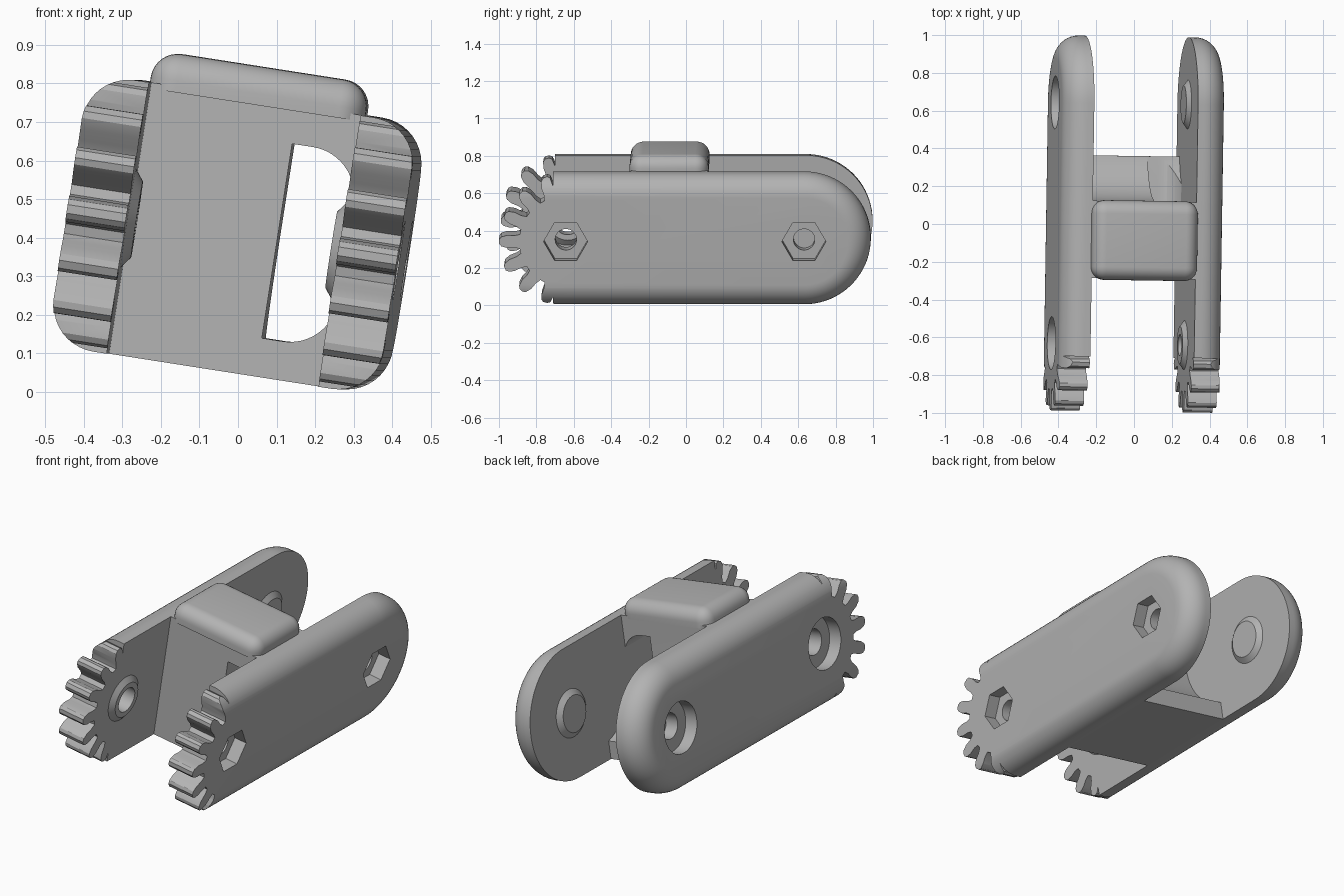
import bpy, bmesh
from math import sin, cos, pi, radians
from mathutils import Matrix, Vector

cube = bpy.data.objects.get("Cube")
if cube:
    bpy.data.objects.remove(cube)

grey = bpy.data.materials.new("plain grey")
grey.use_nodes = True
GREY = (0.45, 0.45, 0.45, 1)
grey.diffuse_color = GREY
grey.node_tree.nodes["Principled BSDF"].inputs["Base Color"].default_value = GREY

H = 0.356        # half height of a side bar, also its end radius
HINGE = 0.637    # distance of each hinge from the middle
INNER, OUTER = 0.278, 0.433
ROUND = 0.12     # rounding of the outer rim


def loft(name, rings):
    """Closed solid skinned through rings of 3D points."""
    bm = bmesh.new()
    loops = [[bm.verts.new(p) for p in ring] for ring in rings]
    n = len(loops[0])
    for a, b in zip(loops, loops[1:]):
        for i in range(n):
            j = (i + 1) % n
            bm.faces.new((a[i], a[j], b[j], b[i]))
    bm.faces.new(loops[0])
    bm.faces.new(loops[-1])
    bmesh.ops.recalc_face_normals(bm, faces=bm.faces)
    mesh = bpy.data.meshes.new(name)
    bm.to_mesh(mesh)
    bm.free()
    mesh.materials.append(grey)
    obj = bpy.data.objects.new(name, mesh)
    bpy.context.collection.objects.link(obj)
    return obj


def along_x(name, sections):
    return loft(name, [[(x, y, z) for y, z in pts] for x, pts in sections])


def circle(y, r, n=48):
    return [(y + r * cos(2 * pi * i / n), r * sin(2 * pi * i / n)) for i in range(n)]


def arc(cy, cz, r, start, end, n):
    angles = [radians(start + (end - start) * i / n) for i in range(n + 1)]
    return [(cy + r * cos(a), cz + r * sin(a)) for a in angles]


def boolean(obj, tool, operation):
    mod = obj.modifiers.new(operation, 'BOOLEAN')
    mod.operation = operation
    mod.solver = 'EXACT'
    mod.object = tool
    bpy.context.view_layer.objects.active = obj
    bpy.ops.object.modifier_apply(modifier=mod.name)
    bpy.data.objects.remove(tool)


def bar_outline(inset):
    r = H - inset
    return [(-1.1, -r)] + arc(HINGE, 0, r, -90, 90, 40) + [(-1.1, r)]


def toothed_outline():
    """Plain body with gear teeth around the front hinge."""
    pts = [(1.2, -0.5), (1.2, 0.5), (-0.705, 0.5), (-0.705, 0.3)]
    flank = [(9, 0.248), (6.8, 0.275), (6.2, 0.315), (4.2, 0.345), (1.8, H)]
    tooth = flank + [(-a, r) for a, r in reversed(flank)]
    for k in range(3, -4, -1):
        part = tooth[3:] if k == 3 else tooth[:-3] if k == -3 else tooth
        for offset, r in part:
            a = radians(24 * k + offset)
            pts.append((-HINGE - r * cos(a), r * sin(a)))
    return pts + [(-0.705, -0.3), (-0.705, -0.5)]


def side_bar(name, s):
    # plate with a rounded outer rim
    sections = [(s * INNER, bar_outline(0))]
    for i in range(11):
        a = pi / 2 * i / 10
        sections.append((s * (OUTER - ROUND + ROUND * sin(a)),
                         bar_outline(ROUND * (1 - cos(a)))))
    bar = along_x(name, sections)
    # gear teeth at the front
    teeth = toothed_outline()
    boolean(bar, along_x("teeth_cutter", [(s * 0.2, teeth), (s * 0.5, teeth)]), 'INTERSECT')
    for y in (-HINGE, HINGE):
        # raised boss on the inner face
        boss = along_x("boss", [(s * x, circle(y, r)) for x, r in
                                ((0.3, 0.13), (INNER, 0.13), (0.255, 0.1))])
        boolean(bar, boss, 'UNION')
        # hexagonal nut pocket on one side, round screw pocket on the other
        pocket = circle(y, 0.118, 6) if s > 0 else circle(y, 0.14)
        boolean(bar, along_x("pocket", [(s * 0.36, pocket), (s * 0.5, pocket)]), 'DIFFERENCE')
        # pin hole, open at the front and blind at the back
        hole = circle(y, 0.057 if s > 0 else 0.07)
        depth = 0.2 if y < 0 else 0.285
        boolean(bar, along_x("hole", [(s * depth, hole), (s * 0.45, hole)]), 'DIFFERENCE')
    return bar


def cross_wall():
    # block with a curved scoop at the back
    scoop = arc(0.435, 0.05, 0.315, 256.2, 180, 20)
    profile = [(-0.29, H), (-0.29, -H), (0.36, -H)] + scoop + [(0.12, H)]
    wall = along_x("cross_wall", [(-0.281, profile), (0.281, profile)])
    # window beside the nut-side bar
    r = 0.125
    edge = ([(0.107, -0.255)] + arc(0.287 - r, -0.255 + r, r, -90, 0, 12)
            + arc(0.287 - r, 0.255 - r, r, 0, 90, 12) + [(0.107, 0.255)])
    window = loft("window_cutter", [[(x, y, z) for x, z in edge] for y in (-0.5, 0.6)])
    boolean(wall, window, 'DIFFERENCE')
    return wall


def top_pad():
    low, high = Vector((-0.283, -0.298, 0.34)), Vector((0.283, 0.124, 0.44))
    bm = bmesh.new()
    bmesh.ops.create_cube(bm, size=1)
    for v in bm.verts:
        v.co = [low[i] if v.co[i] < 0 else high[i] for i in range(3)]
    edges = [e for e in bm.edges if max(v.co.z for v in e.verts) > 0.4]
    bmesh.ops.bevel(bm, geom=edges, offset=0.07, segments=8, profile=0.5, affect='EDGES')
    mesh = bpy.data.meshes.new("top_pad")
    bm.to_mesh(mesh)
    bm.free()
    mesh.materials.append(grey)
    pad = bpy.data.objects.new("top_pad", mesh)
    bpy.context.collection.objects.link(pad)
    return pad


parts = [side_bar("left_bar", 1), side_bar("right_bar", -1), cross_wall(), top_pad()]

# lean the whole link as it rests on one lower edge
pose = (Matrix.Translation((0, 0, 0.408)) @ Matrix.Rotation(radians(-0.9), 4, 'Z')
        @ Matrix.Rotation(radians(8.87), 4, 'Y'))
bpy.ops.object.select_all(action='DESELECT')
for part in parts:
    part.data.transform(pose)
    part.select_set(True)
bpy.context.view_layer.objects.active = parts[0]
bpy.ops.object.shade_smooth_by_angle(angle=radians(30))
